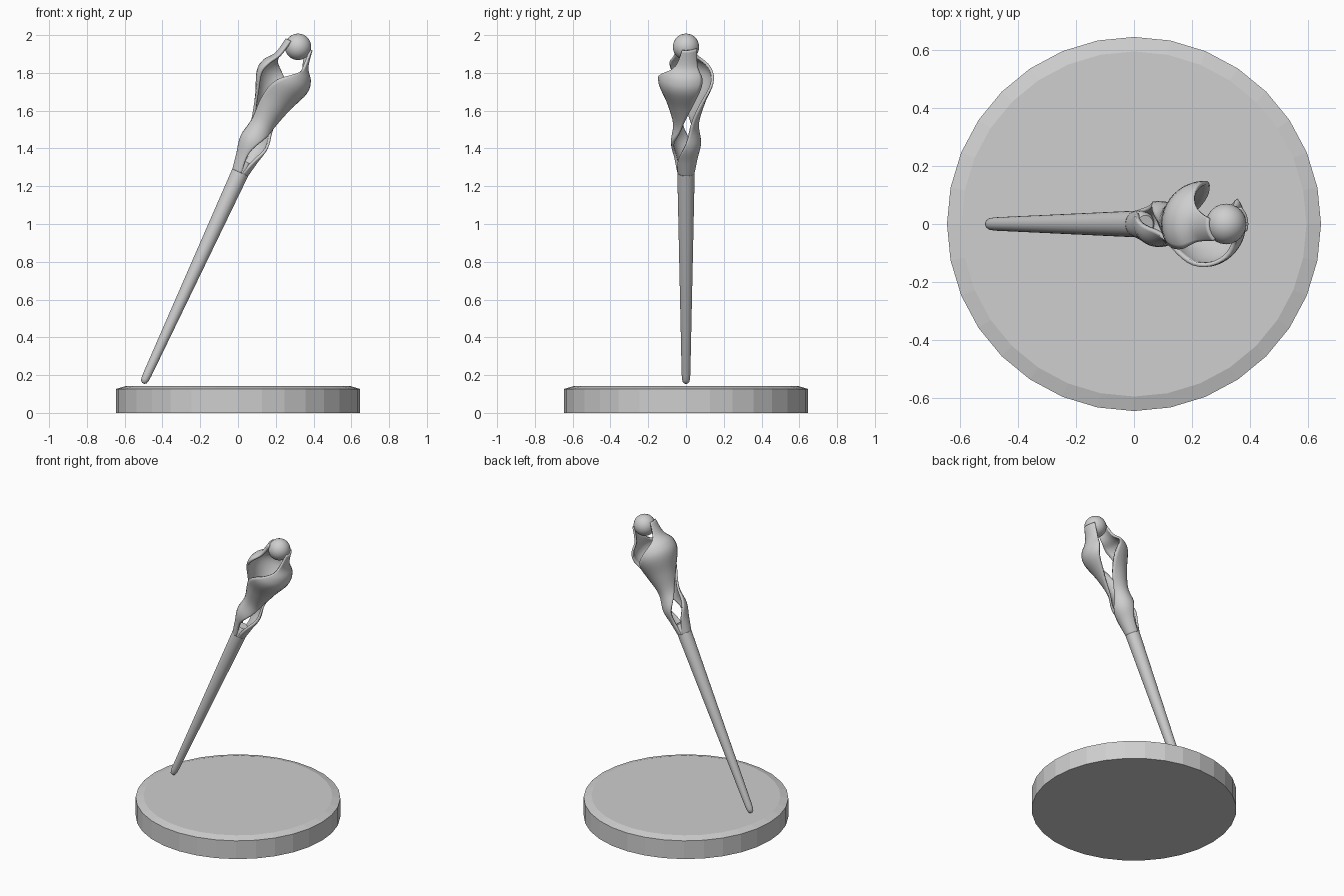
import bpy, bmesh
from math import sin, cos, pi, radians
from mathutils import Vector, Matrix

cube = bpy.data.objects.get("Cube")
if cube:
    bpy.data.objects.remove(cube)

grey = bpy.data.materials.new("light grey")
grey.use_nodes = True
GREY = (0.62, 0.62, 0.62, 1)
grey.diffuse_color = GREY
grey.node_tree.nodes["Principled BSDF"].inputs["Base Color"].default_value = GREY

# Leaning frame: local z runs along the shaft, starting at its lower tip
LEAN = Matrix.Translation((-0.5, 0, 0.16)) @ Matrix.Rotation(radians(24.7), 4, 'Y')


def finish(name, bm, matrix=Matrix(), smooth=None):
    bmesh.ops.recalc_face_normals(bm, faces=bm.faces)
    mesh = bpy.data.meshes.new(name)
    bm.to_mesh(mesh)
    bm.free()
    mesh.materials.append(grey)
    ob = bpy.data.objects.new(name, mesh)
    bpy.context.collection.objects.link(ob)
    ob.matrix_world = matrix
    if smooth:
        bpy.ops.object.select_all(action='DESELECT')
        ob.select_set(True)
        bpy.context.view_layer.objects.active = ob
        bpy.ops.object.shade_smooth_by_angle(angle=radians(smooth))
    return ob


def lathe(name, profile, sides, **kw):
    """Closed solid turned from (radius, height) points."""
    bm = bmesh.new()
    rings = [[bm.verts.new((r * cos(2 * pi * i / sides), r * sin(2 * pi * i / sides), z))
              for i in range(sides)] for r, z in profile]
    for a, b in zip(rings, rings[1:]):
        for i in range(sides):
            j = (i + 1) % sides
            bm.faces.new((a[i], a[j], b[j], b[i]))
    bm.faces.new(rings[0])
    bm.faces.new(rings[-1])
    return finish(name, bm, **kw)


def sample(keys, t):
    """Smooth curve through keys; t runs from 0 to the last index."""
    i = min(int(t), len(keys) - 2)
    f = t - i
    p = [Vector(keys[max(0, min(len(keys) - 1, i + k))]) for k in (-1, 0, 1, 2)]
    return 0.5 * (2 * p[1] + (p[2] - p[0]) * f
                  + (2 * p[0] - 5 * p[1] + 4 * p[2] - p[3]) * f * f
                  + (3 * p[1] - p[0] - 3 * p[2] + p[3]) * f ** 3)


# Round base with chamfered rim
lathe("base", [(0.645, 0), (0.645, 0.127), (0.595, 0.142)], 32)

# Tapered shaft with rounded tip
lathe("shaft", [(0.007, -0.004), (0.017, 0.004), (0.021, 0.02), (0.023, 0.05),
                (0.046, 1.22), (0.045, 1.27), (0.03, 1.29)], 24, matrix=LEAN, smooth=40)

# Two twisting blades: height, radius, centre angle, half width in degrees
BLADE = [(1.22, 0.045, -168, 88), (1.31, 0.062, -158, 66), (1.40, 0.080, -130, 58),
         (1.51, 0.069, -88, 68), (1.63, 0.100, -58, 72), (1.75, 0.146, -36, 66),
         (1.82, 0.138, -16, 55), (1.88, 0.096, 2, 38), (1.97, 0.078, 16, 32)]


def blade(name, turn, rows=40, cols=14):
    bm = bmesh.new()
    grid = []
    for i in range(rows + 1):
        s, r, mid, half = sample(BLADE, i / rows * (len(BLADE) - 1))
        angles = [radians(turn + mid + half * (2 * j / cols - 1)) for j in range(cols + 1)]
        grid.append([bm.verts.new((r * cos(a), r * sin(a), s)) for a in angles])
    for a, b in zip(grid, grid[1:]):
        for j in range(cols):
            bm.faces.new((a[j], a[j + 1], b[j + 1], b[j]))
    ob = finish(name, bm, LEAN, 40)
    shell = ob.modifiers.new("thickness", 'SOLIDIFY')
    shell.thickness = 0.014
    shell.offset = -1
    return ob


blade("front_blade", 0)
blade("back_blade", 180)

# Ball held between the blade tips
bm = bmesh.new()
bmesh.ops.create_uvsphere(bm, u_segments=24, v_segments=16, radius=0.07)
finish("ball", bm, LEAN @ Matrix.Translation((0, 0, 1.957)), 40)
